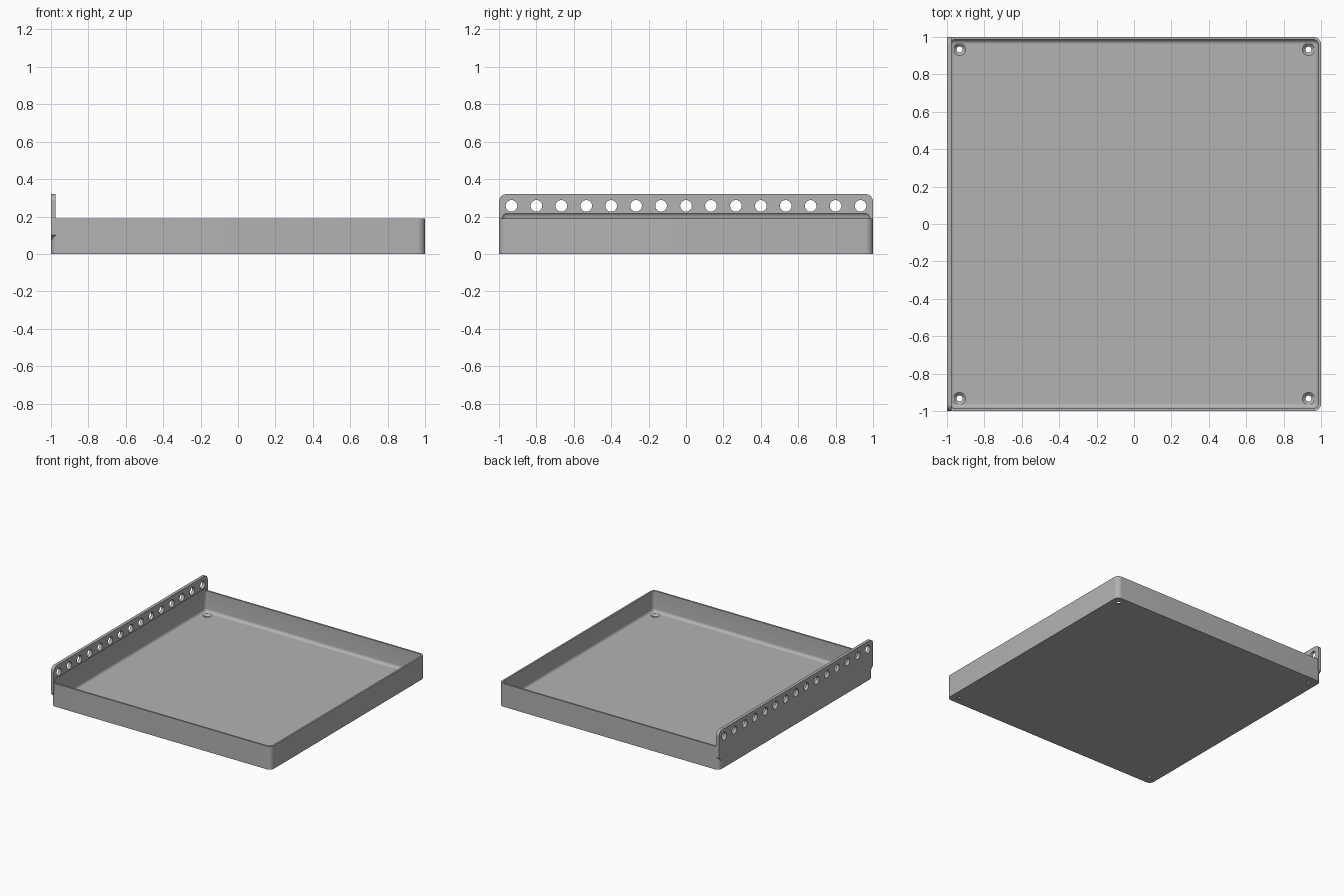
import bpy, bmesh, math
from mathutils import Matrix, Vector

default = bpy.data.objects.get("Cube")
if default:
    bpy.data.objects.remove(default, do_unlink=True)

grey = bpy.data.materials.new("plain grey")
grey.use_nodes = True
grey.diffuse_color = (0.45, 0.45, 0.45, 1)
grey.node_tree.nodes["Principled BSDF"].inputs["Base Color"].default_value = grey.diffuse_color

WALL, RIM, FLOOR, TOP = 0.014, 0.19, 0.02, 0.32
PLATE = 0.025     # thickness of the hole strip
CORNER = 0.04


def make_object(name, bm):
    bmesh.ops.recalc_face_normals(bm, faces=bm.faces)
    mesh = bpy.data.meshes.new(name)
    bm.to_mesh(mesh)
    bm.free()
    mesh.materials.append(grey)
    obj = bpy.data.objects.new(name, mesh)
    bpy.context.collection.objects.link(obj)
    return obj


def loft(name, rings):
    """Skin closed rings of points and cap both ends."""
    bm = bmesh.new()
    loops = [[bm.verts.new(p) for p in ring] for ring in rings]
    for a, b in zip(loops, loops[1:]):
        for i in range(len(a)):
            j = (i + 1) % len(a)
            bm.faces.new((a[i], a[j], b[j], b[i]))
    bm.faces.new(loops[0])
    bm.faces.new(loops[-1])
    return make_object(name, bm)


def rounded_square(half, radius, z, steps=8):
    points = []
    for k in range(4):
        for s in range(steps + 1):
            a = (k + s / steps) * math.pi / 2
            quad = (k + 0.5) * math.pi / 2
            cx = math.copysign(half - radius, math.cos(quad))
            cy = math.copysign(half - radius, math.sin(quad))
            points.append((cx + radius * math.cos(a), cy + radius * math.sin(a), z))
    return points


def apply_boolean(target, tool, operation):
    mod = target.modifiers.new(operation, "BOOLEAN")
    mod.operation, mod.object, mod.solver = operation, tool, "EXACT"
    bpy.context.view_layer.update()
    graph = bpy.context.evaluated_depsgraph_get()
    mesh = bpy.data.meshes.new_from_object(target.evaluated_get(graph))
    target.modifiers.clear()
    target.data = mesh
    bpy.data.objects.remove(tool, do_unlink=True)


# Solid tray block with rounded upright corners
tray = loft("tray", [rounded_square(1, CORNER, z) for z in (0, RIM)])

# Upright strip: rounded top corners, sloped underside beyond the tray corners
half = [(1 - CORNER, 0.06), (1, 0.06 + CORNER)]
for s in range(9):
    a = s / 8 * math.pi / 2
    half.append((1 - CORNER + CORNER * math.cos(a), TOP - CORNER + CORNER * math.sin(a)))
outline = half + [(-y, z) for y, z in reversed(half)]
strip = loft("strip", [[(x, y, z) for y, z in outline] for x in (-1, PLATE - 1)])
apply_boolean(tray, strip, "UNION")

# Cavity with a filleted floor, tapering in where it undercuts the strip
fillet = 0.025
profile = []
for s in range(7):
    a = s / 6 * math.pi / 2
    profile.append((fillet * (1 - math.sin(a)), FLOOR + fillet * (1 - math.cos(a))))
profile += [(0, 0.2), (0.004, 0.21), (0.013, 0.219)]
inner = 1 - WALL
cavity = loft("cavity", [rounded_square(inner - d, CORNER - WALL + 0.002 - d, z) for d, z in profile])
apply_boolean(tray, cavity, "DIFFERENCE")

# Row of round holes through the strip
bm = bmesh.new()
turn = Matrix.Rotation(math.pi / 2, 4, "Y")
for i in range(-7, 8):
    place = Matrix.Translation(Vector((-1, i * 0.1333, 0.257)))
    bmesh.ops.create_cone(bm, cap_ends=True, segments=32, radius1=0.031,
                          radius2=0.031, depth=0.2, matrix=place @ turn)
apply_boolean(tray, make_object("strip_holes", bm), "DIFFERENCE")

# Countersunk screw holes in the floor corners
for x in (-0.933, 0.933):
    for y in (-0.933, 0.933):
        rings = []
        for r, z in ((0.016, -0.05), (0.016, 0.004), (0.033, FLOOR), (0.033, 0.06)):
            rings.append([(x + r * math.cos(t * math.pi / 16), y + r * math.sin(t * math.pi / 16), z)
                          for t in range(32)])
        apply_boolean(tray, loft("screw_hole", rings), "DIFFERENCE")

# Smooth the curves, keep the edges crisp
bpy.ops.object.select_all(action="DESELECT")
tray.select_set(True)
bpy.context.view_layer.objects.active = tray
bpy.ops.object.shade_smooth_by_angle(angle=math.radians(30))
